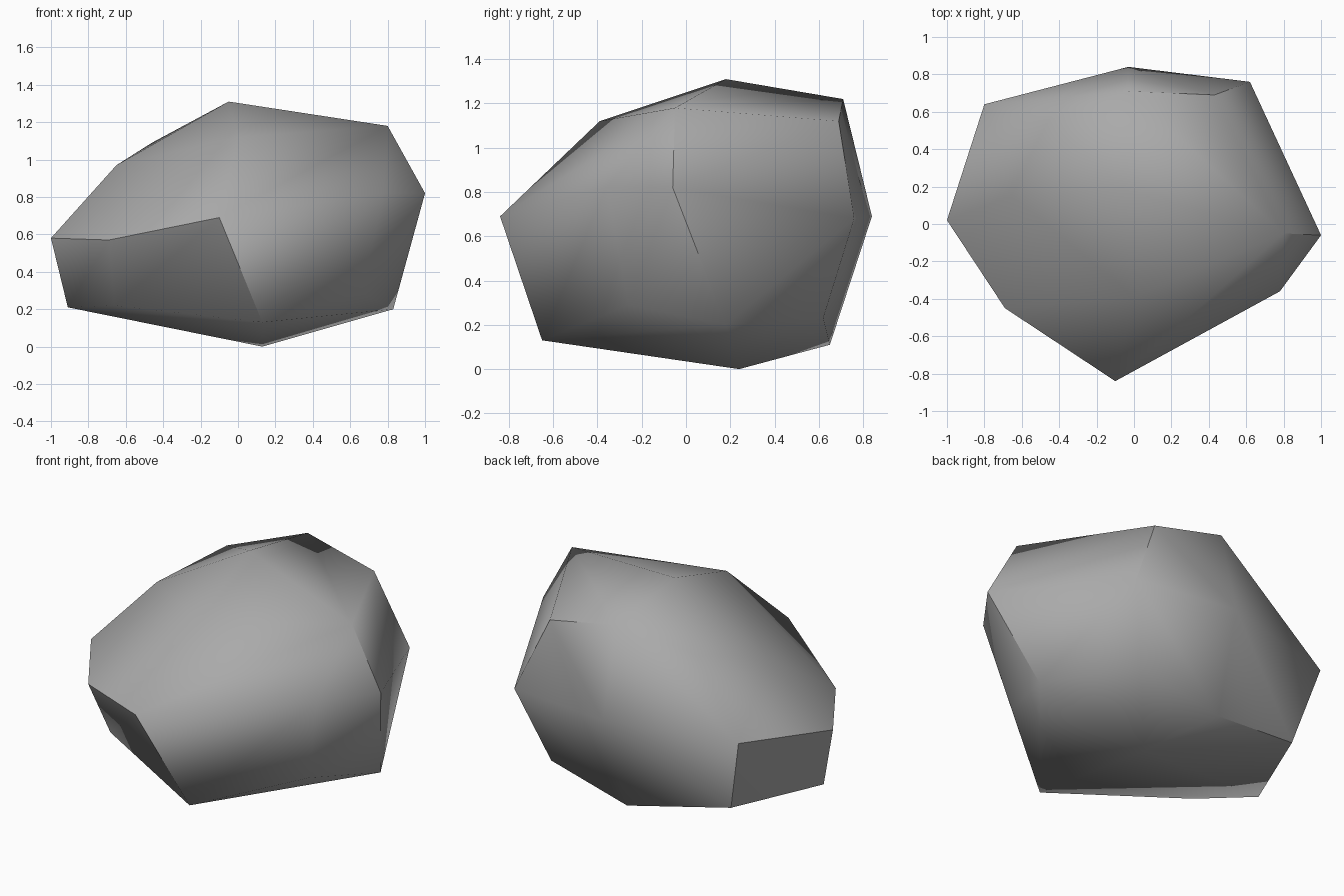
import bpy
import bmesh
from math import radians

# Remove the default cube
default_cube = bpy.data.objects.get("Cube")
if default_cube:
    bpy.data.objects.remove(default_cube, do_unlink=True)


def flat_material(name, colour):
    material = bpy.data.materials.new(name)
    material.use_nodes = True
    material.diffuse_color = colour
    shader = next(n for n in material.node_tree.nodes if n.type == "BSDF_PRINCIPLED")
    shader.inputs["Base Color"].default_value = colour
    shader.inputs["Roughness"].default_value = 0.9
    return material


def chiselled_solid(name, corner_rings, material, crease_angle):
    """Wrap one closed skin around rings of corner points."""
    bm = bmesh.new()
    for ring in corner_rings:
        for corner in ring:
            bm.verts.new(corner)
    hull = bmesh.ops.convex_hull(bm, input=bm.verts[:])
    loose = {g for g in hull["geom_interior"] + hull["geom_unused"]
             if isinstance(g, bmesh.types.BMVert)}
    bmesh.ops.delete(bm, geom=list(loose), context="VERTS")
    bmesh.ops.recalc_face_normals(bm, faces=bm.faces[:])
    mesh = bpy.data.meshes.new(name)
    bm.to_mesh(mesh)
    bm.free()
    mesh.materials.append(material)
    solid = bpy.data.objects.new(name, mesh)
    bpy.context.scene.collection.objects.link(solid)
    # Smooth shading that keeps the chipped ridges sharp
    bpy.ops.object.select_all(action="DESELECT")
    solid.select_set(True)
    bpy.context.view_layer.objects.active = solid
    bpy.ops.object.shade_smooth_by_angle(angle=crease_angle)
    return solid


# Corner rings of the boulder, from the ground to the crown
foot = [(.13, .24, 0), (.13, -.65, .13), (-.06, .65, .11)]
base = [(.66, -.26, .29), (.83, .18, .2), (.47, .62, .23),
        (-.68, .54, .22), (-.91, -.02, .21), (-.66, -.28, .22)]
waist = [(-.1, -.84, .69), (.78, -.36, .82), (1, -.06, .82), (.62, .76, .68),
         (-.03, .84, .69), (-.8, .64, .68), (-1, .02, .58), (-.69, -.45, .57)]
shoulder = [(0, -.39, 1.12), (.8, -.05, 1.18), (.43, .69, 1.12),
            (-.03, .71, 1.22), (-.46, .55, 1.09), (-.65, .15, .97)]
crown = [(-.05, .18, 1.31)]

stone_grey = flat_material("stone grey", (.4, .4, .4, 1))
chiselled_solid("boulder", [foot, base, waist, shoulder, crown], stone_grey, radians(50))
